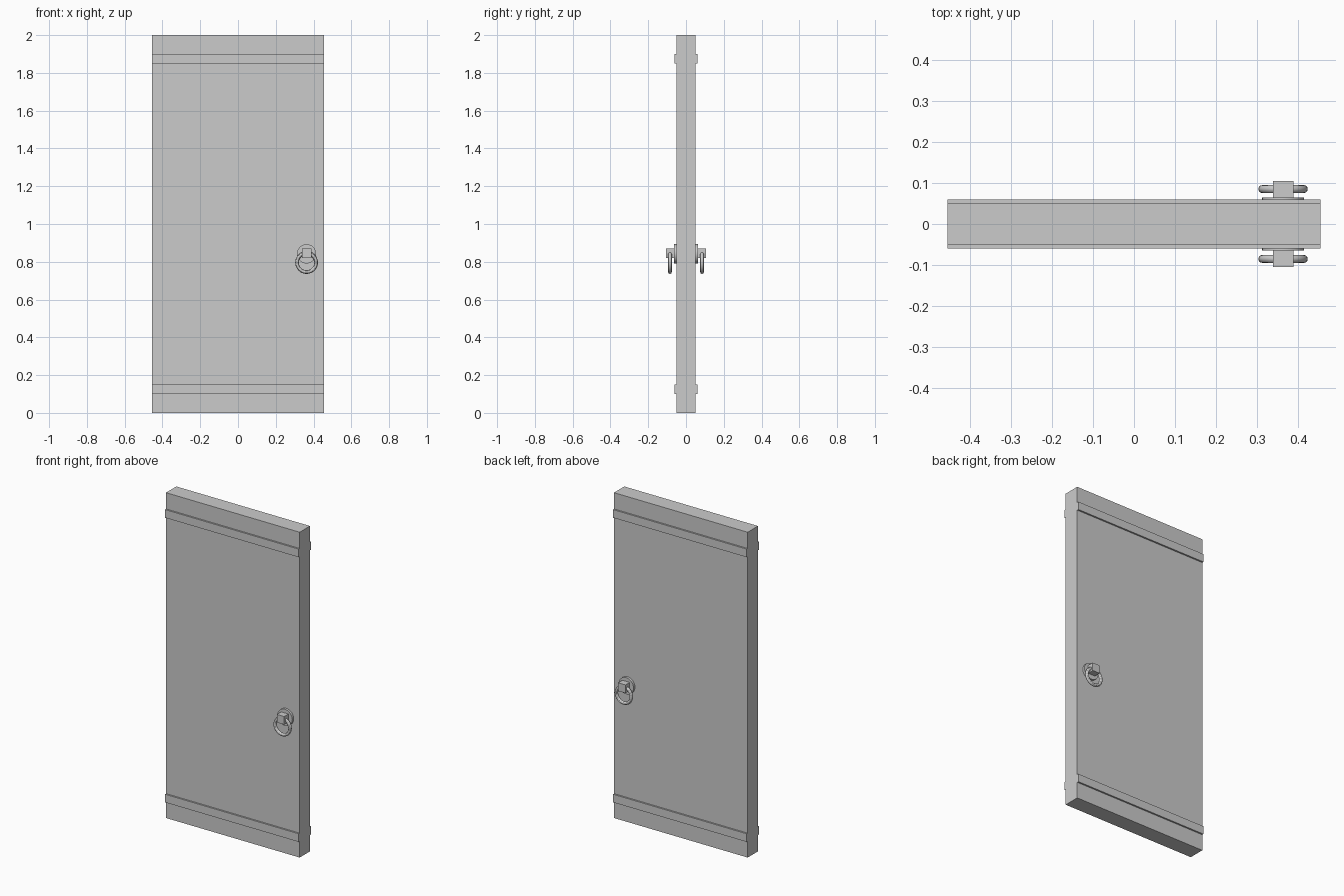
import bpy
from math import pi

if "Cube" in bpy.data.objects:
    bpy.data.objects.remove(bpy.data.objects["Cube"])

HX, HZ = 0.363, 0.842  # handle plate centre


def box(name, x, y, z):
    """Box from (min, max) ranges on each axis."""
    bpy.ops.mesh.primitive_cube_add(size=1, location=[(a + b) / 2 for a, b in (x, y, z)])
    ob = bpy.context.object
    ob.name = name
    ob.scale = [abs(b - a) for a, b in (x, y, z)]
    bpy.ops.object.transform_apply(location=False, rotation=False, scale=True)
    return ob


# Door slab
box("door_panel", (-0.4545, 0.4545), (-0.05, 0.05), (0, 2))

for side, s in (("front", -1), ("back", 1)):
    # Horizontal straps
    for level, z in (("lower", 0.10), ("upper", 1.85)):
        box(f"{side}_{level}_strap", (-0.4545, 0.4545), (s * 0.05, s * 0.06), (z, z + 0.05))

    # Round back plate of the handle
    bpy.ops.mesh.primitive_cylinder_add(vertices=32, radius=0.051, depth=0.018,
                                        location=(HX, s * 0.055, HZ), rotation=(pi / 2, 0, 0))
    bpy.context.object.name = f"{side}_handle_plate"
    bpy.ops.object.shade_smooth_by_angle()

    # Block holding the ring
    box(f"{side}_handle_block", (HX - 0.025, HX + 0.025), (s * 0.06, s * 0.105), (0.82, 0.87))

    # Hanging ring
    bpy.ops.mesh.primitive_torus_add(major_radius=0.0505, minor_radius=0.0097,
                                     major_segments=32, minor_segments=12,
                                     location=(HX, s * 0.085, 0.796), rotation=(pi / 2, 0, 0))
    bpy.context.object.name = f"{side}_handle_ring"
    bpy.ops.object.shade_smooth_by_angle()
